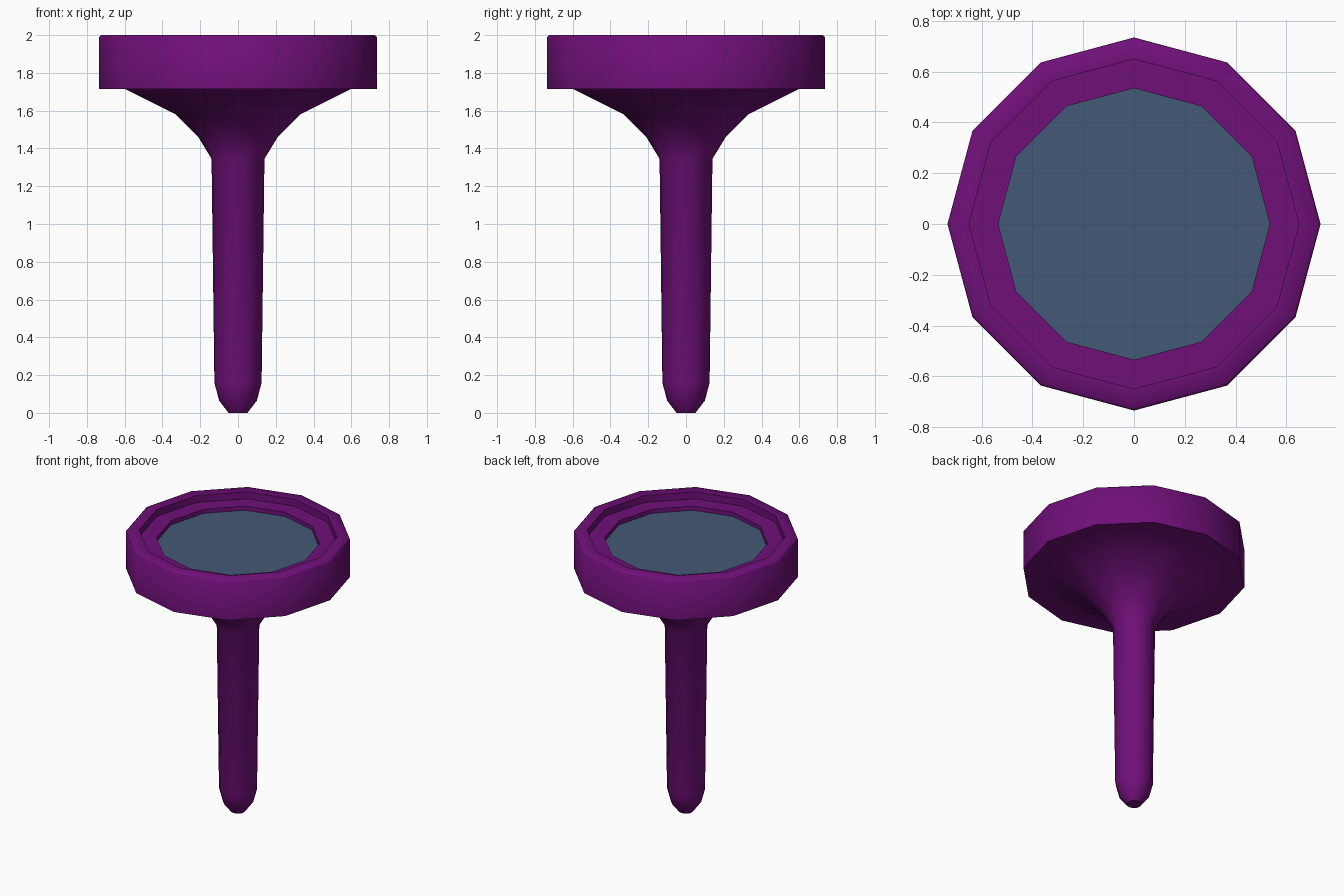
import bpy, bmesh, math

if "Cube" in bpy.data.objects:
    bpy.data.objects.remove(bpy.data.objects["Cube"])

SIDES = 12


def material(name, color):
    m = bpy.data.materials.new(name)
    m.diffuse_color = color
    m.use_nodes = True
    m.node_tree.nodes["Principled BSDF"].inputs["Base Color"].default_value = m.diffuse_color
    return m


def lathe(name, profile, mat, cap_start=False):
    """Spin an (r, z) profile around z with SIDES flat segments."""
    bm = bmesh.new()
    rings = [[bm.verts.new((r * math.cos(2 * math.pi * i / SIDES),
                            r * math.sin(2 * math.pi * i / SIDES), z))
              for i in range(SIDES)] for r, z in profile]
    for a, b in zip(rings, rings[1:]):
        for i in range(SIDES):
            j = (i + 1) % SIDES
            bm.faces.new((a[i], a[j], b[j], b[i]))
    if cap_start:
        bm.faces.new(rings[0][::-1])
    return finish(name, bm, mat)


def finish(name, bm, mat):
    me = bpy.data.meshes.new(name)
    bm.to_mesh(me)
    bm.free()
    ob = bpy.data.objects.new(name, me)
    bpy.context.collection.objects.link(ob)
    me.materials.append(mat)
    bpy.ops.object.select_all(action='DESELECT')
    ob.select_set(True)
    bpy.context.view_layer.objects.active = ob
    bpy.ops.object.shade_smooth_by_angle(angle=math.radians(50))
    return ob


purple = material("purple", (0.16, 0.005, 0.19, 1))
slate = material("slate_blue", (0.055, 0.10, 0.18, 1))

# Stem, flared neck, rim and stepped recess in one turned body
lathe("pin_body", [
    (0.05, 0.0), (0.10, 0.065), (0.125, 0.16), (0.14, 1.345),
    (0.21, 1.46), (0.33, 1.58), (0.60, 1.715), (0.735, 1.715),
    (0.735, 1.99), (0.725, 2.0), (0.65, 2.0), (0.65, 1.95),
    (0.535, 1.95), (0.535, 1.92)], purple, cap_start=True)

# Flat disc set into the head
bm = bmesh.new()
disc = [bm.verts.new((0.535 * math.cos(2 * math.pi * i / SIDES),
                      0.535 * math.sin(2 * math.pi * i / SIDES), 1.92))
        for i in range(SIDES)]
bm.faces.new(disc)
finish("inset_disc", bm, slate)
